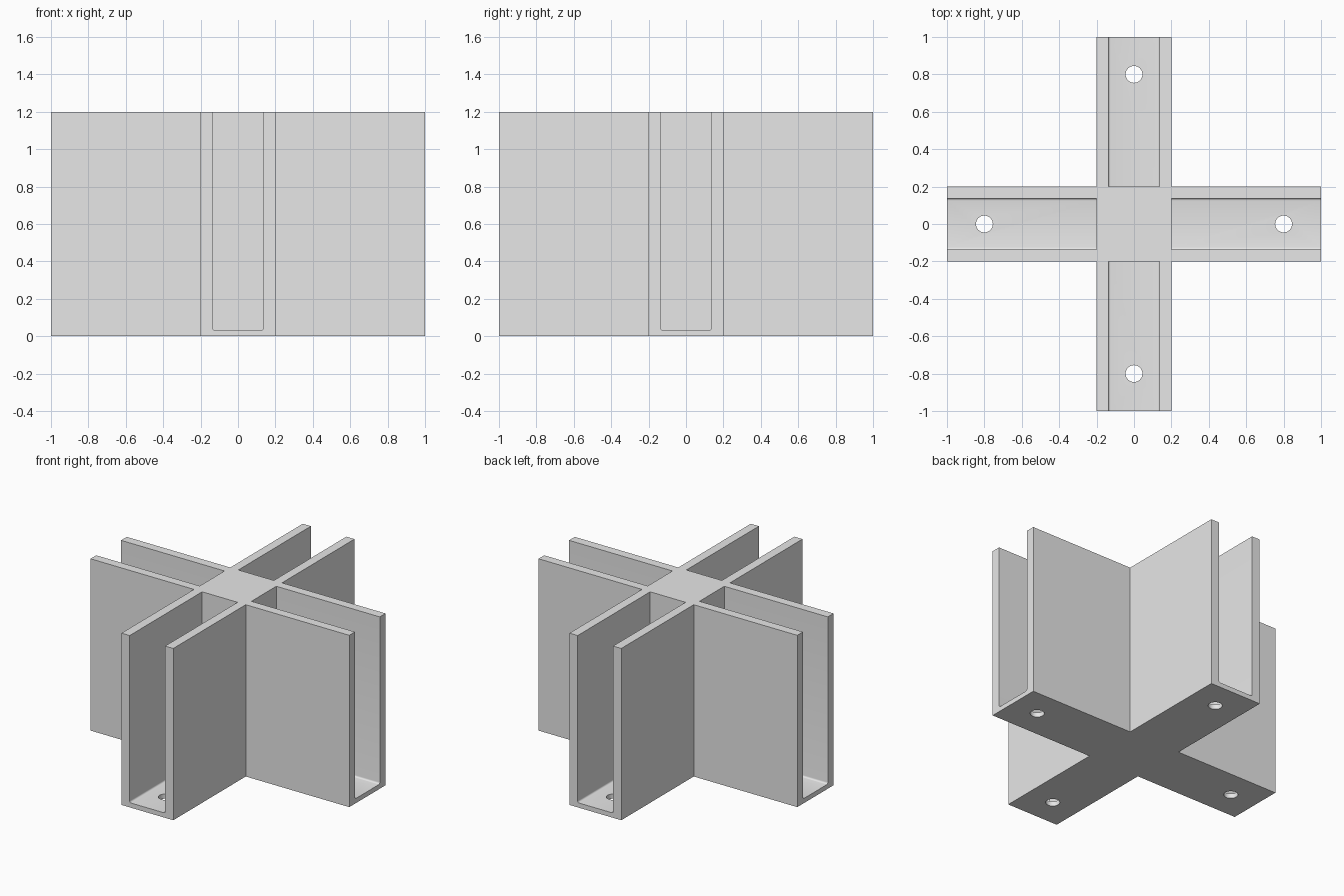
import bpy, bmesh
from math import pi, cos, sin
from mathutils import Matrix, Vector

cube = bpy.data.objects.get("Cube")
if cube:
    bpy.data.objects.remove(cube, do_unlink=True)

REACH, HALF, HEIGHT = 1.0, 0.2, 1.2      # arm length, half width, height
SLOT, FLOOR, FILLET = 0.137, 0.033, 0.012
HOLE_POS, HOLE_R = 0.8, 0.045

grey = bpy.data.materials.new("light grey")
grey.use_nodes = True
grey.diffuse_color = (0.8, 0.8, 0.8, 1)
grey.node_tree.nodes["Principled BSDF"].inputs["Base Color"].default_value = (0.8, 0.8, 0.8, 1)


def prism(name, outline, direction):
    """Extrude a closed outline of 3D points along a direction."""
    bm = bmesh.new()
    face = bm.faces.new([bm.verts.new(p) for p in outline])
    top = bmesh.ops.extrude_face_region(bm, geom=[face])["geom"]
    bmesh.ops.translate(bm, vec=direction,
                        verts=[v for v in top if isinstance(v, bmesh.types.BMVert)])
    bmesh.ops.recalc_face_normals(bm, faces=bm.faces[:])
    mesh = bpy.data.meshes.new(name)
    bm.to_mesh(mesh)
    bm.free()
    mesh.materials.append(grey)
    obj = bpy.data.objects.new(name, mesh)
    bpy.context.collection.objects.link(obj)
    return obj


def turned(points, quarter):
    return [Matrix.Rotation(quarter * pi / 2, 3, "Z") @ Vector(p) for p in points]


# Cross-shaped body
corner = [(HALF, -HALF, 0), (REACH, -HALF, 0), (REACH, HALF, 0)]
outline = [p for q in range(4) for p in turned(corner, q)]
body = prism("cross_bracket", outline, (0, 0, HEIGHT))

# Slot section with small fillets at the floor
section = [(HALF, SLOT, HEIGHT + 0.1), (HALF, -SLOT, HEIGHT + 0.1)]
for side, start in ((-1, pi), (1, 1.5 * pi)):
    for i in range(5):
        a = start + i * pi / 8
        section.append((HALF, side * (SLOT - FILLET) + FILLET * cos(a),
                        FLOOR + FILLET + FILLET * sin(a)))

# Screw hole section
circle = [(HOLE_POS + HOLE_R * cos(i * pi / 24), HOLE_R * sin(i * pi / 24), -0.1)
          for i in range(48)]

# Cut one slot and one hole in every arm
cutters = []
for q in range(4):
    cutters.append(prism("slot_cutter", turned(section, q), turned([(1, 0, 0)], q)[0]))
    cutters.append(prism("hole_cutter", turned(circle, q), (0, 0, 0.3)))
for cutter in cutters:
    cutter.hide_render = True
    mod = body.modifiers.new("cut", "BOOLEAN")
    mod.operation = "DIFFERENCE"
    mod.solver = "EXACT"
    mod.object = cutter

# Bake the cuts and drop the cutters
bpy.context.view_layer.update()
graph = bpy.context.evaluated_depsgraph_get()
result = bpy.data.meshes.new_from_object(body.evaluated_get(graph))
body.modifiers.clear()
body.data = result
for cutter in cutters:
    bpy.data.objects.remove(cutter, do_unlink=True)

bpy.ops.object.select_all(action="DESELECT")
body.select_set(True)
bpy.context.view_layer.objects.active = body
bpy.ops.object.shade_smooth_by_angle(angle=pi / 6)
